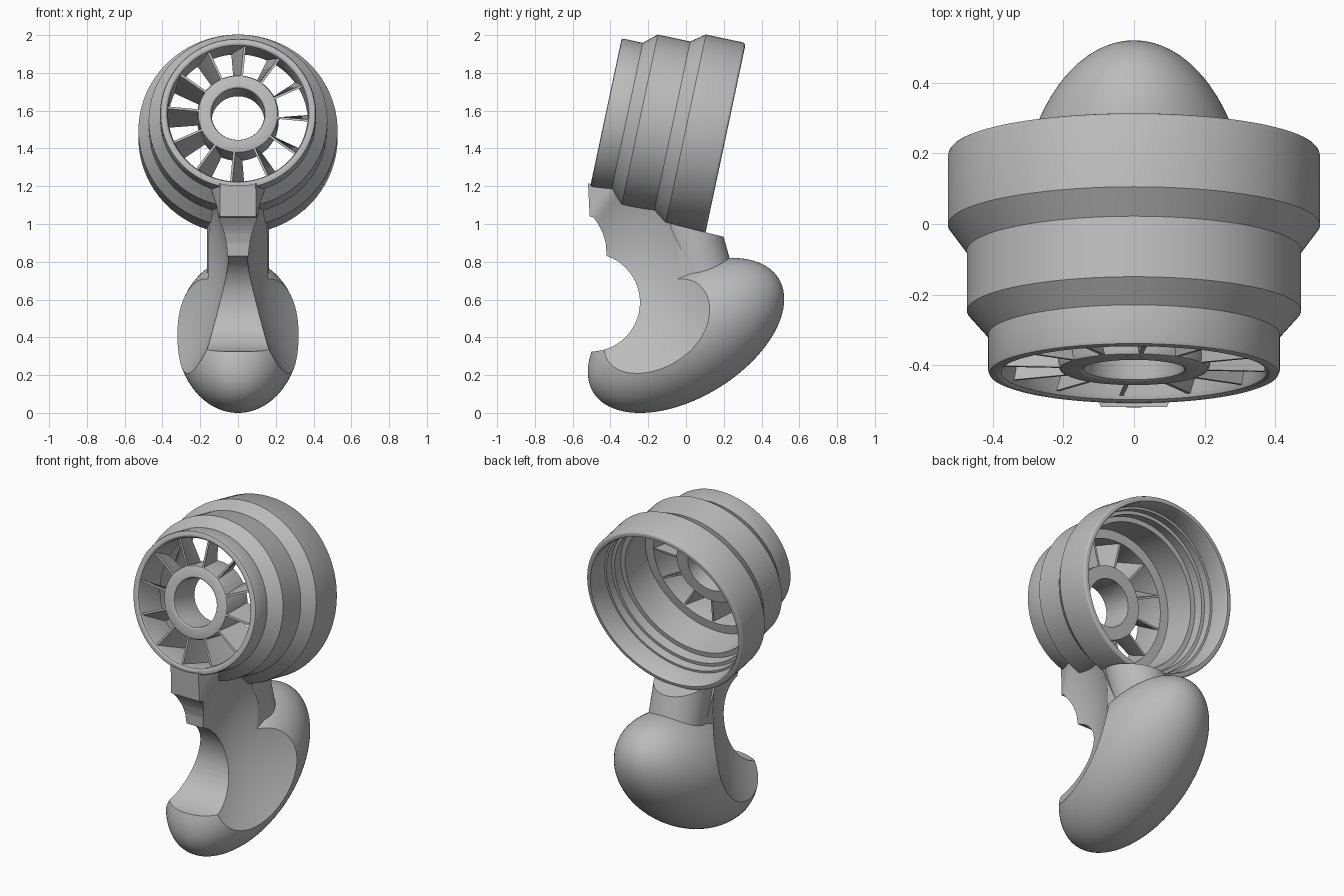
import bpy, bmesh, math
from mathutils import Matrix, Vector

if "Cube" in bpy.data.objects:
    bpy.data.objects.remove(bpy.data.objects["Cube"])

grey = bpy.data.materials.new("plain grey")
grey.use_nodes = True
grey.diffuse_color = (0.5, 0.5, 0.5, 1)
grey.node_tree.nodes["Principled BSDF"].inputs["Base Color"].default_value = (0.5, 0.5, 0.5, 1)

TILT = math.radians(12)
BARREL = (Matrix.Translation((0, -0.425, 1.585)) @ Matrix.Rotation(-TILT, 4, 'X')
          @ Matrix.Diagonal((1, 1, 0.985, 1)))


def finish(bm, name, matrix=None):
    if matrix:
        bm.transform(matrix)
    bmesh.ops.recalc_face_normals(bm, faces=bm.faces)
    mesh = bpy.data.meshes.new(name)
    bm.to_mesh(mesh)
    bm.free()
    obj = bpy.data.objects.new(name, mesh)
    bpy.context.collection.objects.link(obj)
    mesh.materials.append(grey)
    return obj


def activate(obj):
    bpy.ops.object.select_all(action='DESELECT')
    obj.select_set(True)
    bpy.context.view_layer.objects.active = obj


def smooth(obj):
    activate(obj)
    bpy.ops.object.shade_smooth_by_angle(angle=math.radians(28))


def combine(obj, other, operation):
    activate(obj)
    mod = obj.modifiers.new("cut", 'BOOLEAN')
    mod.operation, mod.solver, mod.object = operation, 'EXACT', other
    bpy.ops.object.modifier_apply(modifier=mod.name)
    bpy.data.objects.remove(other)


def lathe(name, profile, segments=96):
    """Revolve a closed (depth, radius) loop around the barrel axis."""
    bm = bmesh.new()
    rings = []
    for i in range(segments):
        a = math.tau * i / segments
        rings.append([bm.verts.new((r * math.cos(a), t, r * math.sin(a))) for t, r in profile])
    n = len(profile)
    for i in range(segments):
        p, q = rings[i], rings[(i + 1) % segments]
        for j in range(n):
            k = (j + 1) % n
            bm.faces.new((p[j], p[k], q[k], q[j]))
    return finish(bm, name, BARREL)


def extrude_x(name, outline, half_width):
    """Prism with a (y, z) outline, centred on x = 0."""
    bm = bmesh.new()
    face = bm.faces.new([bm.verts.new((-half_width, y, z)) for y, z in outline])
    new = bmesh.ops.extrude_face_region(bm, geom=[face])["geom"]
    for v in new:
        if isinstance(v, bmesh.types.BMVert):
            v.co.x = half_width
    return finish(bm, name)


# Stepped barrel shell: outside tiers, rounded rims, stepped inside
tiers = [(0.012, 0.413), (0.114, 0.413), (0.183, 0.473), (0.358, 0.473), (0.432, 0.527), (0.63, 0.527)]
inside = [(0.648, 0.497), (0.635, 0.49), (0.52, 0.488), (0.52, 0.475), (0.47, 0.475), (0.47, 0.455),
          (0.41, 0.455), (0.41, 0.425), (0.21, 0.425), (0.21, 0.37), (0.02, 0.37), (0.005, 0.376), (0, 0.385)]
smooth(lathe("barrel_shell", [(0, 0.402), (0.003, 0.409)] + tiers
             + [(0.64, 0.524), (0.646, 0.518), (0.648, 0.51)] + inside))

# Hub tube in the middle of the fan
smooth(lathe("fan_hub", [(0.01, 0.15), (0.01, 0.2), (0.015, 0.21), (0.028, 0.215), (0.21, 0.215),
                         (0.21, 0.14), (0.025, 0.14), (0.014, 0.143)], 64))

# Twisted fan blades
STEPS, BLADES = 6, 12
bm = bmesh.new()
for b in range(BLADES):
    start = math.radians(-5.5) + math.tau * b / BLADES
    sections = []
    for s in range(STEPS + 1):
        a = start + math.radians(10) * s / STEPS
        t = 0.015 + 0.185 * s / STEPS
        out, side = Vector((math.cos(a), 0, math.sin(a))), Vector((-math.sin(a), 0, math.cos(a)))
        sections.append([bm.verts.new(out * r + side * w + Vector((0, t, 0)))
                         for r, w in ((0.2, -0.006), (0.38, -0.006), (0.38, 0.006), (0.2, 0.006))])
    for p, q in zip(sections, sections[1:]):
        for j in range(4):
            k = (j + 1) % 4
            bm.faces.new((p[j], p[k], q[k], q[j]))
    bm.faces.new(sections[0])
    bm.faces.new(sections[-1])
smooth(finish(bm, "fan_blades", BARREL))

# Egg-shaped grip, leaning back
bm = bmesh.new()
bmesh.ops.create_uvsphere(bm, u_segments=80, v_segments=48, radius=1)
grip = finish(bm, "grip", Matrix.Translation((0, 0, 0.41)) @ Matrix.Rotation(math.radians(31.5), 4, 'X')
              @ Matrix.Diagonal((0.327, 0.576, 0.327, 1)) @ Matrix.Rotation(math.pi / 2, 4, 'X'))

# Neck rising from the grip to the barrel, with a notch at the front
neck = extrude_x("neck", [(-0.52, 1.25), (-0.517, 1.18), (-0.51, 1.04), (-0.49, 1.035), (-0.465, 1.0),
                          (-0.44, 0.95), (-0.425, 0.9), (-0.42, 0.83), (-0.42, 0.6), (-0.2, 0.4),
                          (0.04, 0.55), (0.026, 0.76), (-0.08, 0.98), (-0.1, 1.25)], 0.158)
trim = lathe("barrel_trim", [(-0.2, 0.001), (-0.2, 0.4)] + [(t, r - 0.014) for t, r in tiers] + [(0.7, 0.001)])
combine(neck, trim, 'DIFFERENCE')
combine(grip, neck, 'UNION')


def half_width(y, z):
    """Half width left by the hollow side cuts."""
    h = z - 0.58
    p = (y + 0.25) * (y - 0.13)
    w = 0.095 + 0.547 * (y + 0.25) + p * (0.78 + 0.6 * h) - 0.218 * h + 0.578 * h * h + 0.153 * y * h
    if h > 0.2:
        w = min(w, 0.1 + 0.35 * (y + 0.5))
    return max(w, 0.02)


# Hollowed sides
bm = bmesh.new()
bmesh.ops.create_grid(bm, x_segments=45, y_segments=50, size=1)
for v in bm.verts:
    y, z = -0.03 + 0.68 * v.co.x, 0.62 + 0.74 * v.co.y
    v.co = (half_width(y, z), y, z)
new = bmesh.ops.extrude_face_region(bm, geom=bm.faces[:])["geom"]
for v in new:
    if isinstance(v, bmesh.types.BMVert):
        v.co.x *= -1
combine(grip, finish(bm, "side_cutter"), 'INTERSECT')

# Round finger hollow at the front
circle = [(-0.504 + 0.26 * math.cos(math.tau * i / 96), 0.585 + 0.26 * math.sin(math.tau * i / 96))
          for i in range(96)]
combine(grip, extrude_x("finger_cutter", circle, 0.6), 'DIFFERENCE')
smooth(grip)

# Round stub joining the grip to the back of the barrel, cut off level with the rim
bm = bmesh.new()
bmesh.ops.create_cone(bm, cap_ends=True, segments=64, radius1=0.165, radius2=0.165, depth=0.7)
bm.transform(Matrix.Translation((0, 0.041, 0.885)) @ Matrix.Rotation(math.radians(15.7), 4, 'X'))
cut = bmesh.ops.bisect_plane(bm, geom=bm.verts[:] + bm.edges[:] + bm.faces[:], plane_co=(0, 0.1, 0.957),
                             plane_no=(0, 0.25, 1), clear_outer=True)
bmesh.ops.holes_fill(bm, edges=[e for e in cut["geom_cut"] if isinstance(e, bmesh.types.BMEdge)], sides=0)
smooth(finish(bm, "rear_stub"))
